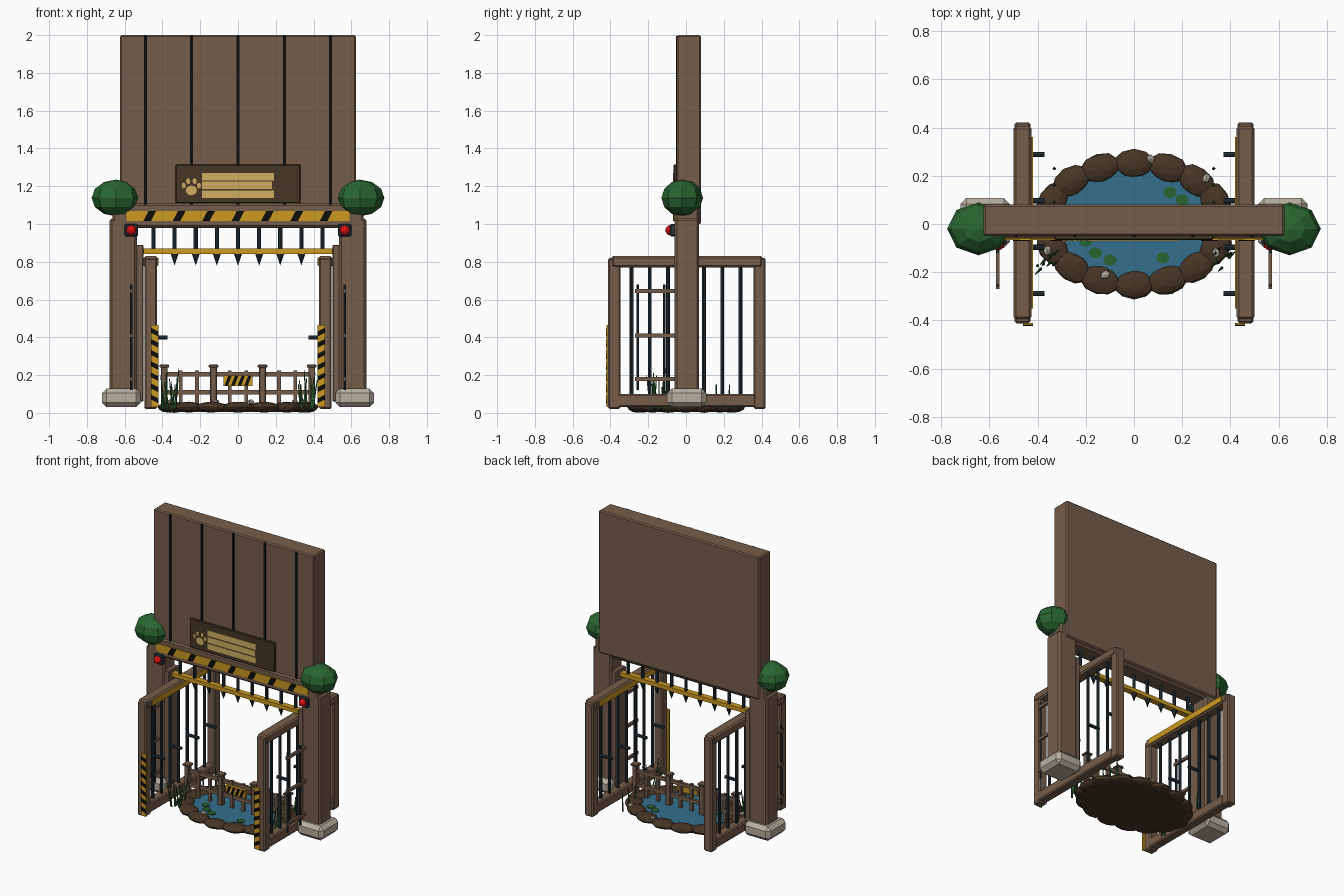
import bpy, bmesh, math, random
from mathutils import Vector, Matrix

random.seed(4)
cube = bpy.data.objects.get("Cube")
if cube:
    bpy.data.objects.remove(cube)


def material(name, *rgb):
    m = bpy.data.materials.new(name)
    m.use_nodes = True
    color = (*rgb, 1)
    m.diffuse_color = color
    shader = next(n for n in m.node_tree.nodes if n.type == "BSDF_PRINCIPLED")
    shader.inputs["Base Color"].default_value = color
    return m


wood = material("wood", .18, .11, .07)
dark_wood = material("dark_wood", .062, .036, .018)
yellow = material("yellow", .6, .32, .015)
black = material("black", .004, .004, .004)
tan = material("tan", .63, .43, .12)
stone = material("stone", .48, .43, .35)
green = material("green", .022, .13, .03)
iron = material("iron", .02, .034, .043)
red = material("red", .75, .005, .005)
water = material("water", .034, .16, .27)


def finish(name, bm, mat, bevel=0):
    bmesh.ops.recalc_face_normals(bm, faces=bm.faces)
    mesh = bpy.data.meshes.new(name)
    bm.to_mesh(mesh)
    bm.free()
    mesh.materials.append(mat)
    ob = bpy.data.objects.new(name, mesh)
    bpy.context.scene.collection.objects.link(ob)
    if bevel:
        mod = ob.modifiers.new("Bevel", "BEVEL")
        mod.width, mod.segments = bevel, 1
    return ob


def box(name, xs, ys, zs, mat, bevel=0):
    """Box from three (low, high) ranges."""
    bm = bmesh.new()
    bmesh.ops.create_cube(bm, size=1)
    for v in bm.verts:
        for i, (a, b) in enumerate((xs, ys, zs)):
            v.co[i] = (a + b) / 2 + v.co[i] * (b - a)
    return finish(name, bm, mat, bevel)


def side(s, a, b):
    return sorted((s * a, s * b))


def rod(name, start, end, radius, mat, tip=None, sides=8):
    start, end = Vector(start), Vector(end)
    axis = end - start
    bm = bmesh.new()
    place = Matrix.Translation((start + end) / 2) @ axis.to_track_quat("Z", "Y").to_matrix().to_4x4()
    bmesh.ops.create_cone(bm, cap_ends=True, segments=sides, radius1=radius,
                          radius2=radius if tip is None else tip, depth=axis.length, matrix=place)
    return finish(name, bm, mat)


def plate(name, points, y, mat, depth=.004):
    """Thin plate with an x-z outline whose front lies at y."""
    bm = bmesh.new()
    face = bm.faces.new([bm.verts.new((x, y, z)) for x, z in points])
    new = bmesh.ops.extrude_face_region(bm, geom=[face])["geom"]
    for v in new:
        if isinstance(v, bmesh.types.BMVert):
            v.co.y += depth
    return finish(name, bm, mat)


def blob(name, center, size, mat, turn=0, jitter=0, detail=2):
    bm = bmesh.new()
    bmesh.ops.create_icosphere(bm, subdivisions=detail, radius=1)
    for v in bm.verts:
        v.co *= 1 - random.random() * jitter
    bmesh.ops.transform(bm, verts=bm.verts, matrix=Matrix.LocRotScale(
        Vector(center), Matrix.Rotation(turn, 3, "Z").to_quaternion(), Vector(size)))
    return finish(name, bm, mat)


def disc(name, rx, ry, zs, mat, center=(0, 0), sides=32):
    ob = rod(name, (0, 0, zs[0]), (0, 0, zs[1]), 1, mat, sides=sides)
    for v in ob.data.vertices:
        v.co.x, v.co.y = center[0] + v.co.x * rx, center[1] + v.co.y * ry
    return ob


def slanted_stripes(name, xs, zs, count, y, width, lean):
    """Black diagonal stripes repeated along x."""
    step = (xs[1] - xs[0]) / count
    for i in range(count):
        x = xs[0] + step * (i + .5)
        plate(name, [(x - width - lean, zs[0]), (x + width - lean, zs[0]),
                     (x + width + lean, zs[1]), (x - width + lean, zs[1])], y, black)


# Tall backing board with dark plank gaps
box("board", (-.625, .625), (-.05, .08), (1, 2), wood, .008)
for i in range(-2, 3):
    box("plank_gap", (i * .245 - .008, i * .245 + .008), (-.054, -.048), (1.1, 1.995), black)

# Sign with paw print and plain tan panels
box("sign", (-.33, .33), (-.066, -.045), (1.11, 1.315), dark_wood, .004)
for i in range(3):
    z = 1.137 + i * .047
    box("sign_panel", (-.19, .19 - .01 * (i % 2)), (-.07, -.06), (z, z + .04), tan)


def pad(x, z, rx, rz):
    ring = [math.tau * k / 12 for k in range(12)]
    plate("paw_pad", [(x + rx * math.cos(a), z + rz * math.sin(a)) for a in ring], -.07, tan)


pad(-.247, 1.178, .03, .026)
for i in range(4):
    a = math.radians(160 - i * 47)
    pad(-.247 + .043 * math.cos(a), 1.19 + .04 * math.sin(a), .011, .015)

# Lintel with hazard band
box("lintel", (-.665, .665), (-.06, .07), (.98, 1.11), wood, .012)
box("hazard_band", (-.59, .59), (-.067, -.055), (1.015, 1.07), yellow)
slanted_stripes("hazard_stripe", (-.545, .545), (1.016, 1.069), 7, -.07, .02, .014)

# Raised portcullis
box("portcullis_bar", (-.5, .5), (-.022, .018), (.842, .87), yellow)
for i in range(-4, 5):
    x = i * .112
    rod("portcullis_rod", (x, 0, .85), (x, 0, 1), .011, iron)
    if abs(i) < 4:
        rod("portcullis_shaft", (x, 0, .83), (x, 0, .85), .011, iron)
        rod("portcullis_spike", (x, 0, .84), (x, 0, .78), .02, iron, 0)

for s in (-1, 1):
    # Posts on stone feet
    box("post", side(s, .535, .68), (-.06, .07), (.1, 1.03), wood, .012)
    box("jamb", side(s, .5, .54), (-.05, .06), (.06, .89), wood, .005)
    box("stone_foot", side(s, .515, .72), (-.1, .108), (.03, .13), stone, .025)

    # Shrub and warning lamp
    bm = bmesh.new()
    bmesh.ops.create_uvsphere(bm, u_segments=8, v_segments=6, radius=1)
    bmesh.ops.transform(bm, verts=bm.verts, matrix=Matrix.LocRotScale(
        Vector((s * .645, -.02, 1.138)), None, Vector((.13, .11, .097))))
    finish("shrub", bm, green)
    box("lamp_box", side(s, .53, .6), (-.085, -.055), (.935, 1.0), iron, .006)
    blob("lamp", (s * .565, -.085, .967), (.027, .025, .027), red)

    # Small ladder beside the post
    for z in (.18, .41, .645):
        box("ladder_rung", side(s, .557, .573), (-.27, -.055), (z - .01, z + .01), wood)
    for y in (-.255, -.115):
        rod("ladder_rail", (s * .565, y, .12), (s * .565, y, .68), .007, iron)

    # Open gate leaf
    for y in (-.38, .39):
        box("gate_post", side(s, .43, .495), (y - .032, y + .032), (.02, .82), wood, .008)
    box("gate_top_rail", side(s, .425, .5), (-.395, .405), (.77, .83), wood, .01)
    box("gate_bottom_rail", side(s, .43, .495), (-.37, .37), (.03, .1), wood, .008)
    box("gate_yellow_strip", side(s, .42, .43), (-.35, .36), (.78, .82), yellow)
    for i in range(-3, 4):
        y = i * .096
        rod("gate_bar", (s * .462, y, .08), (s * .462, y, .79), .01, iron)
        if i % 2:
            rod("gate_bolt", (s * .462, y, .4), (s * .372, y, .4), .011, iron)

    # Hazard strip on the gate end
    inner, outer = s * .42, s * .46
    box("gate_hazard", sorted((inner, outer)), (-.42, -.41), (.03, .465), yellow)
    for i in range(7):
        z = .05 + i * .059
        plate("gate_stripe", [(outer, z + .02), (inner, z), (inner, z + .026), (outer, z + .046)],
              -.423, black)

    # Reeds at the water's edge
    for i in range(9):
        x, y = s * random.uniform(.33, .4), random.uniform(-.19, -.1)
        lean = random.uniform(-.025, .025)
        rod("reed", (x, y, .02), (x + lean, y + lean, random.uniform(.13, .24)), .007, green, .002, 5)
    for y in (.09, .16, .23):
        rod("short_reed", (s * .33, y, .02), (s * .335, y, .15), .007, green, .003, 5)

# Pond with boulder rim
disc("pond_bed", .37, .26, (.005, .028), dark_wood)
disc("pond_water", .34, .23, (.028, .036), water)
count = 16
for i in range(count):
    a = math.tau * (i + .5) / count + math.pi / count
    x, y = .365 * math.cos(a), .252 * math.sin(a)
    turn = math.atan2(.252 * math.cos(a), -.365 * math.sin(a))
    blob("rim_boulder", (x, y, .03), (.088, .062, .03), dark_wood, turn, .07)
for x, y in ((.07, .27), (.3, .19), (-.36, -.11), (.34, -.12), (-.12, -.21)):
    blob("pebble", (x, y, .058), (.02, .025, .015), stone, x * 9, .2, 1)
for x, y in ((-.16, -.12), (-.1, -.15), (-.2, -.07), (.15, .13), (.2, .1), (.12, -.14)):
    disc("lily_pad", .028, .024, (.036, .041), green, (x, y), 9)

# Low fence across the middle
for i in range(4):
    x = -.39 + i * .26
    box("fence_post", (x - .018, x + .018), (-.018, .018), (.02, .245), wood, .004)
    box("fence_cap", (x - .026, x + .026), (-.026, .026), (.24, .255), wood, .004)
    if i < 3:
        for k in (1, 2):
            p = x + k * .26 / 3
            box("fence_picket", (p - .01, p + .01), (-.012, .008), (.03, .225), wood)
for z in (.11, .205):
    box("fence_rail", (-.39, .39), (-.008, .012), (z - .012, z + .012), wood)
box("fence_sign", (-.077, .077), (-.03, -.012), (.143, .197), yellow)
slanted_stripes("fence_sign_stripe", (-.07, .07), (.144, .196), 4, -.033, .009, .01)
